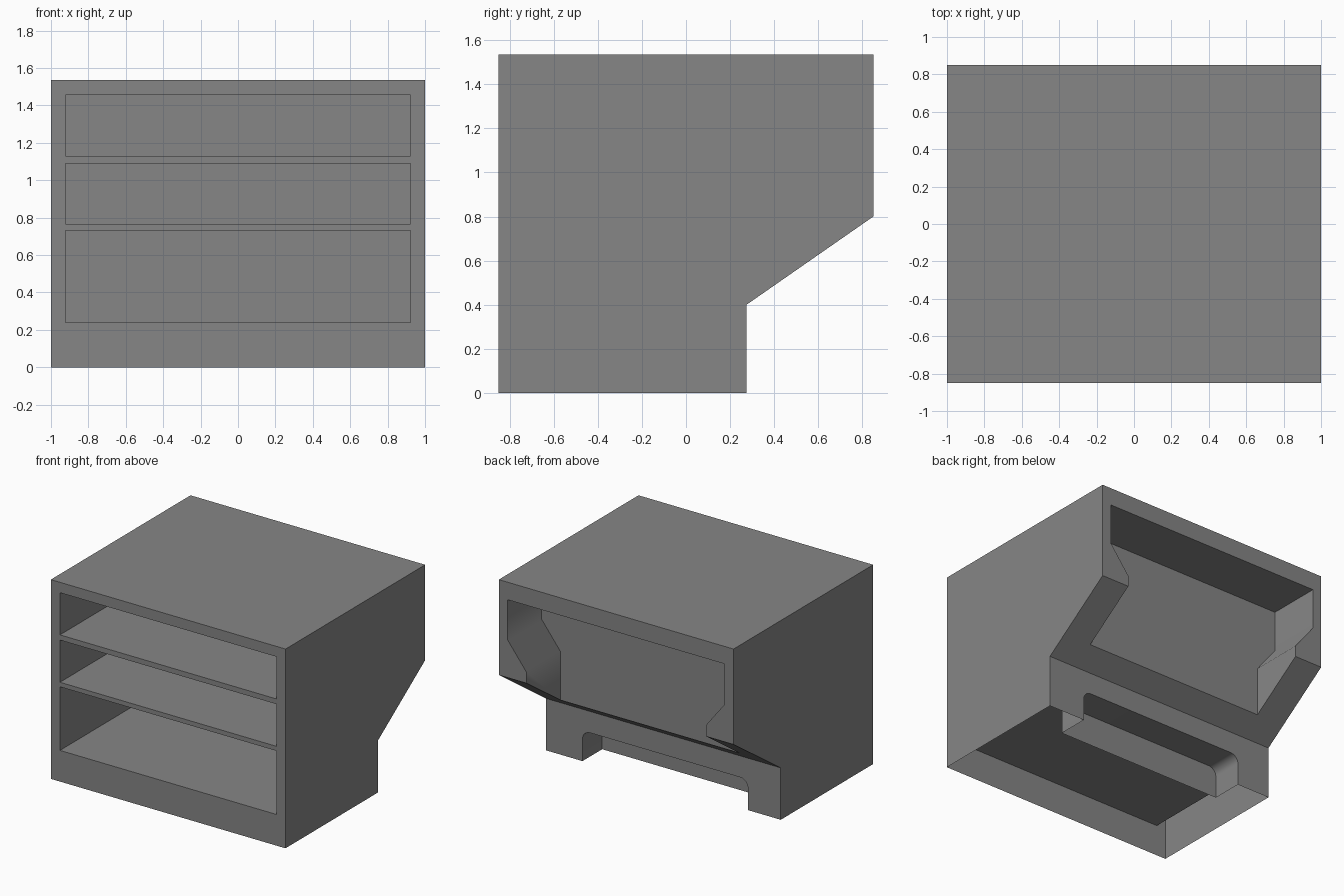
import bpy, bmesh, math
from mathutils import Vector

cube = bpy.data.objects.get("Cube")
if cube:
    bpy.data.objects.remove(cube, do_unlink=True)

grey = bpy.data.materials.new("mid_grey")
grey.use_nodes = True
grey.diffuse_color = (0.24, 0.24, 0.24, 1)
bsdf = next(n for n in grey.node_tree.nodes if n.type == 'BSDF_PRINCIPLED')
bsdf.inputs["Base Color"].default_value = (0.24, 0.24, 0.24, 1)


def prism(name, points, offset):
    """Extrude a closed outline along an offset."""
    bm = bmesh.new()
    face = bm.faces.new([bm.verts.new(p) for p in points])
    out = bmesh.ops.extrude_face_region(bm, geom=[face])
    moved = [v for v in out["geom"] if isinstance(v, bmesh.types.BMVert)]
    bmesh.ops.translate(bm, verts=moved, vec=Vector(offset))
    bmesh.ops.recalc_face_normals(bm, faces=bm.faces)
    mesh = bpy.data.meshes.new(name)
    bm.to_mesh(mesh)
    bm.free()
    mesh.materials.append(grey)
    ob = bpy.data.objects.new(name, mesh)
    bpy.context.collection.objects.link(ob)
    return ob


def front_outline(points, y):
    return [(x, y, z) for x, z in points]


# Cabinet body: side profile with overhanging back, extruded across the width
side = [(-.85, 0), (.275, 0), (.275, .4), (.85, .8), (.85, 1.535), (-.85, 1.535)]
cabinet = prism("cabinet_shell", [(-1, y, z) for y, z in side], (2, 0, 0))

cutters = []

# Three open front compartments
for low, high in ((.24, .73), (.765, 1.09), (1.13, 1.455)):
    box = [(-.922, low), (.922, low), (.922, high), (-.922, high)]
    cutters.append(prism("compartment_cutter", front_outline(box, -1), (0, 1.2, 0)))

# Rear recess, narrowing downwards and running out through the slope
half = [(.925, 1.40), (.925, 1.09), (.765, .885), (.765, .3)]
recess = half + [(-x, z) for x, z in reversed(half)]
cutters.append(prism("recess_cutter", front_outline(recess, .435), (0, .6, 0)))

# Rear toe pocket with rounded upper corners
left, right, top, r = -.72, .69, .235, .065
arch = [(left, -.1)]
for cx, start in ((left + r, 180), (right - r, 90)):
    for i in range(9):
        a = math.radians(start - 90 * i / 8)
        arch.append((cx + r * math.cos(a), top - r + r * math.sin(a)))
arch.append((right, -.1))
cutters.append(prism("toe_pocket_cutter", front_outline(arch, .035), (0, .5, 0)))

# Carve the openings
bpy.ops.object.select_all(action='DESELECT')
bpy.context.view_layer.objects.active = cabinet
cabinet.select_set(True)
for cutter in cutters:
    cutter.hide_render = True
    mod = cabinet.modifiers.new("carve", 'BOOLEAN')
    mod.operation = 'DIFFERENCE'
    mod.solver = 'EXACT'
    mod.object = cutter
    bpy.ops.object.modifier_apply(modifier=mod.name)
    bpy.data.objects.remove(cutter, do_unlink=True)

# Open underside
bm = bmesh.new()
bm.from_mesh(cabinet.data)
underside = [f for f in bm.faces if all(abs(v.co.z) < 1e-4 for v in f.verts)]
bmesh.ops.delete(bm, geom=underside, context='FACES')
bm.to_mesh(cabinet.data)
bm.free()

bpy.ops.object.shade_smooth_by_angle(angle=math.radians(40))
